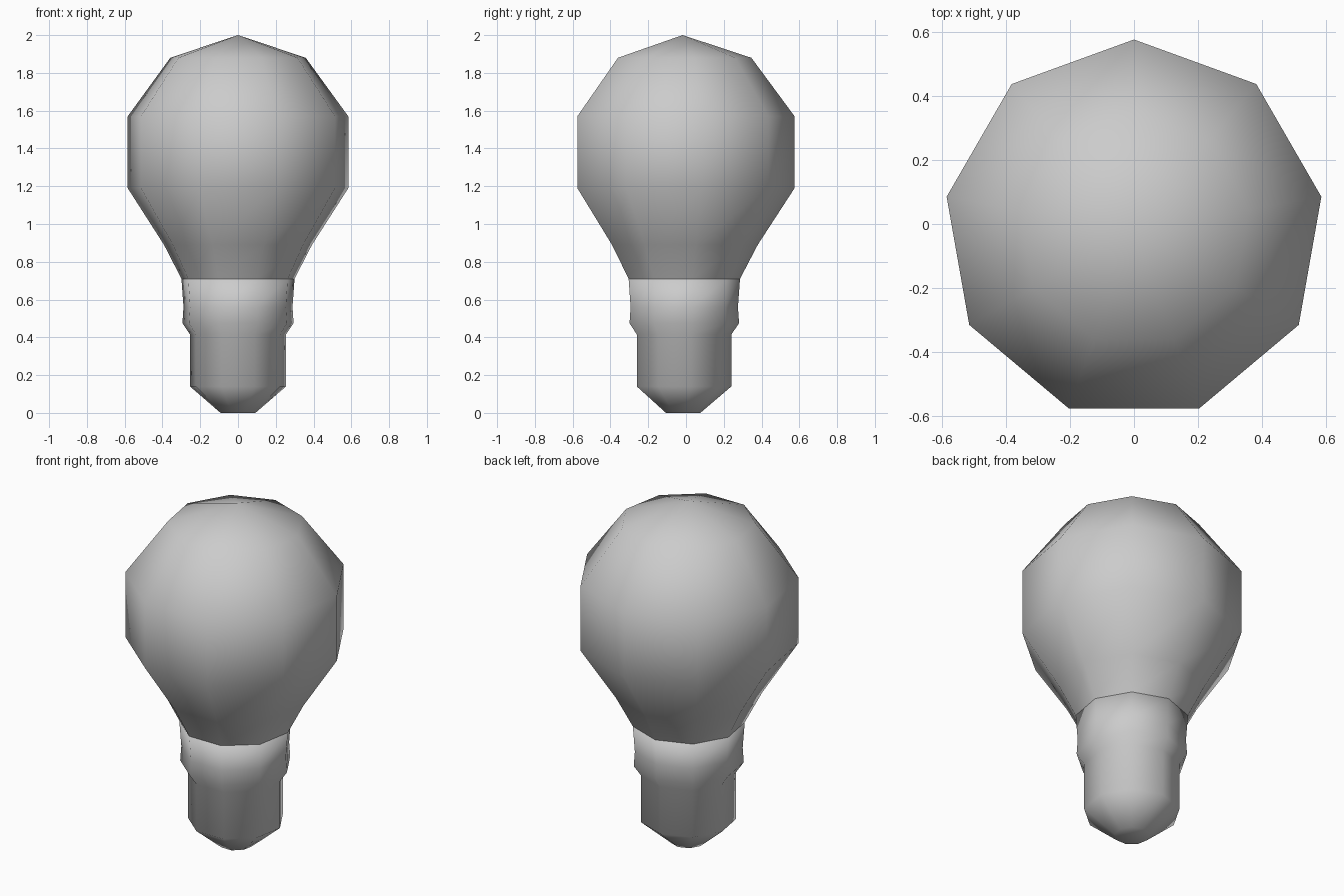
import bpy, bmesh, math

if "Cube" in bpy.data.objects:
    bpy.data.objects.remove(bpy.data.objects["Cube"])

SIDES = 9
CENTRE_Y = -0.018


def lathe(name, profile, cap_first=False, cap_last=False):
    """Revolve (radius, z) points from bottom to top, one vertex row facing +y."""
    bm = bmesh.new()
    rings = []
    for r, z in profile:
        if r == 0:
            rings.append([bm.verts.new((0, CENTRE_Y, z))] * SIDES)
            continue
        ring = []
        for i in range(SIDES):
            a = math.pi / 2 + 2 * math.pi * i / SIDES
            ring.append(bm.verts.new((r * math.cos(a), CENTRE_Y + r * math.sin(a), z)))
        rings.append(ring)
    for low, high in zip(rings, rings[1:]):
        for i in range(SIDES):
            j = (i + 1) % SIDES
            corners = [low[i], low[j], high[j], high[i]]
            bm.faces.new(list(dict.fromkeys(corners)))
    if cap_first:
        bm.faces.new(rings[0][::-1])
    if cap_last:
        bm.faces.new(rings[-1])
    for f in bm.faces:
        f.smooth = True
    mesh = bpy.data.meshes.new(name)
    bm.to_mesh(mesh)
    bm.free()
    obj = bpy.data.objects.new(name, mesh)
    bpy.context.collection.objects.link(obj)
    return obj


# Glass bulb
lathe("glass_bulb", [(0.304, 0.71), (0.398, 0.89), (0.593, 1.19),
                     (0.593, 1.57), (0.364, 1.88), (0, 2.0)])

# Socket base with collar
lathe("socket_base", [(0.094, 0), (0.258, 0.14), (0.258, 0.415),
                      (0.299, 0.475), (0.293, 0.56), (0.304, 0.71)],
      cap_first=True, cap_last=True)
